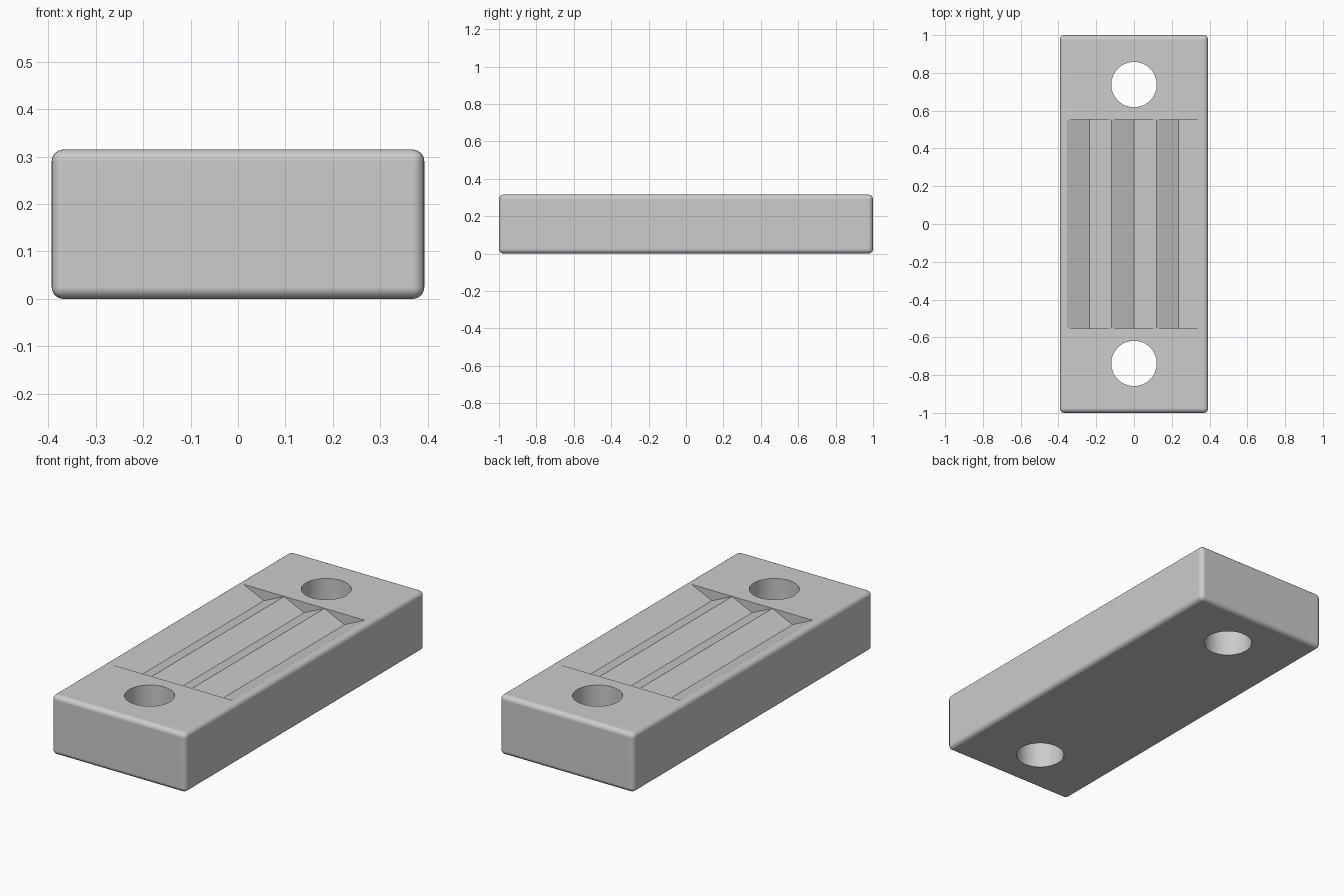
import bpy, bmesh, math

if "Cube" in bpy.data.objects:
    bpy.data.objects.remove(bpy.data.objects["Cube"])

HALF_X, HALF_Y, TOP = 0.393, 1.0, 0.315
ROUND = 0.025
HOLE_Y, HOLE_R = 0.738, 0.12
PITCH, DEPTH, GROOVE_Y = 0.118, 0.055, 0.554

grey = bpy.data.materials.new("light_grey")
grey.diffuse_color = (0.604, 0.604, 0.604, 1)
grey.use_nodes = True
grey.node_tree.nodes["Principled BSDF"].inputs["Base Color"].default_value = grey.diffuse_color


def make_object(name, bm):
    bmesh.ops.recalc_face_normals(bm, faces=bm.faces[:])
    mesh = bpy.data.meshes.new(name)
    bm.to_mesh(mesh)
    bm.free()
    mesh.materials.append(grey)
    obj = bpy.data.objects.new(name, mesh)
    bpy.context.collection.objects.link(obj)
    return obj


# Rounded block
bm = bmesh.new()
bmesh.ops.create_cube(bm, size=1)
bmesh.ops.scale(bm, vec=(2 * HALF_X, 2 * HALF_Y, TOP), verts=bm.verts)
bmesh.ops.translate(bm, vec=(0, 0, TOP / 2), verts=bm.verts)
bmesh.ops.bevel(bm, geom=bm.edges[:], offset=ROUND, segments=6,
                profile=0.5, affect='EDGES')
block = make_object("mounting_block", bm)

# Screw hole cutters
cutters = []
for label, side in (("front", -1), ("back", 1)):
    bm = bmesh.new()
    bmesh.ops.create_cone(bm, cap_ends=True, segments=64,
                          radius1=HOLE_R, radius2=HOLE_R, depth=1)
    bmesh.ops.translate(bm, vec=(0, side * HOLE_Y, TOP / 2), verts=bm.verts)
    cutters.append(make_object(label + "_hole_cutter", bm))

# Cutter for three V grooves: zigzag profile swept along y
profile = [(-3 * PITCH, TOP + 0.1), (-3 * PITCH, TOP)]
for i in range(-2, 3):
    profile.append((i * PITCH, TOP - (0.001 if i % 2 else DEPTH)))
profile += [(3 * PITCH, TOP), (3 * PITCH, TOP + 0.1)]
bm = bmesh.new()
face = bm.faces.new([bm.verts.new((x, -GROOVE_Y, z)) for x, z in profile])
swept = bmesh.ops.extrude_face_region(bm, geom=[face])["geom"]
bmesh.ops.translate(bm, vec=(0, 2 * GROOVE_Y, 0),
                    verts=[v for v in swept if isinstance(v, bmesh.types.BMVert)])
if not face.is_valid or all(len(e.link_faces) == 2 for e in bm.edges) is False:
    bmesh.ops.holes_fill(bm, edges=bm.edges[:], sides=0)
cutters.append(make_object("groove_cutter", bm))

# Cut the block
bpy.context.view_layer.objects.active = block
block.select_set(True)
for cutter in cutters:
    mod = block.modifiers.new(cutter.name, 'BOOLEAN')
    mod.operation = 'DIFFERENCE'
    mod.solver = 'EXACT'
    mod.object = cutter
    bpy.ops.object.modifier_apply(modifier=mod.name)
    bpy.data.objects.remove(cutter)

# Smooth rounds, crisp grooves and hole rims
bpy.ops.object.shade_smooth_by_angle(angle=math.radians(20))
weighted = block.modifiers.new("flat_face_normals", 'WEIGHTED_NORMAL')
weighted.keep_sharp = True
